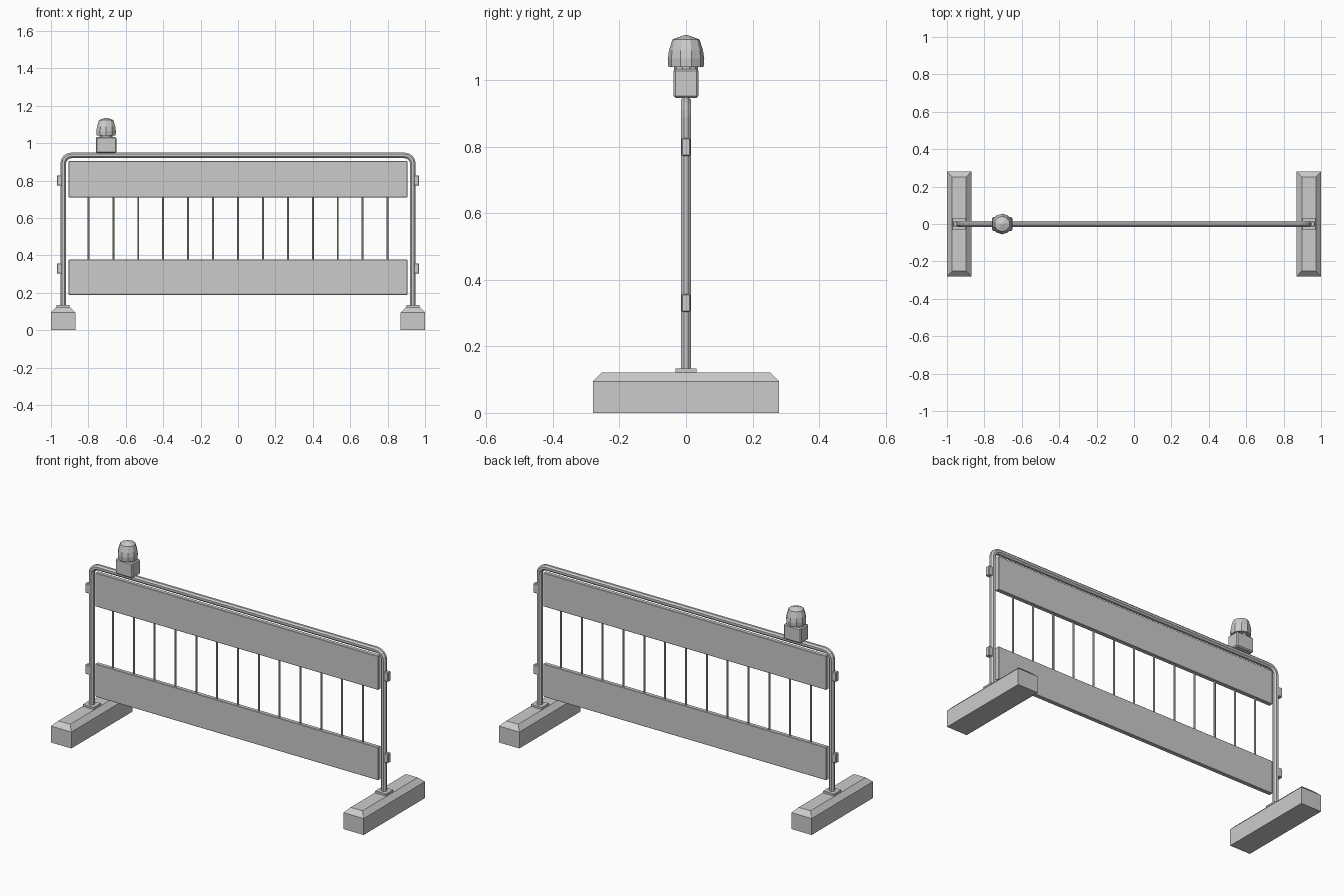
import bpy, bmesh, math
from mathutils import Vector

if "Cube" in bpy.data.objects:
    bpy.data.objects.remove(bpy.data.objects["Cube"], do_unlink=True)

GREY = bpy.data.materials.new("light grey")
GREY.use_nodes = True
GREY.diffuse_color = (0.6, 0.6, 0.6, 1)
GREY.node_tree.nodes["Principled BSDF"].inputs["Base Color"].default_value = (0.6, 0.6, 0.6, 1)


def finish(name, bm):
    bmesh.ops.recalc_face_normals(bm, faces=bm.faces)
    mesh = bpy.data.meshes.new(name)
    bm.to_mesh(mesh)
    bm.free()
    mesh.materials.append(GREY)
    obj = bpy.data.objects.new(name, mesh)
    bpy.context.collection.objects.link(obj)
    return obj


def loft(name, rings):
    """Skin a list of equal-length point rings and cap both ends."""
    bm = bmesh.new()
    loops = [[bm.verts.new(p) for p in ring] for ring in rings]
    n = len(loops[0])
    for a, b in zip(loops, loops[1:]):
        for i in range(n):
            j = (i + 1) % n
            bm.faces.new((a[i], a[j], b[j], b[i]))
    bm.faces.new(loops[0])
    bm.faces.new(loops[-1])
    return finish(name, bm)


def rectangle(x, w, d, z):
    return [(x - w, -d, z), (x + w, -d, z), (x + w, d, z), (x - w, d, z)]


def circle(x, r, z, sides):
    turn = math.tau / sides
    return [(x + r * math.cos((i + 0.5) * turn), r * math.sin((i + 0.5) * turn), z)
            for i in range(sides)]


def box(name, x, w, d, z0, z1, bevel=0):
    obj = loft(name, [rectangle(x, w, d, z0), rectangle(x, w, d, z1)])
    if bevel:
        mod = obj.modifiers.new("chamfer", "BEVEL")
        mod.width = bevel
        mod.segments = 1
    return obj


# Bent tube frame: octagonal section swept along an arch with rounded corners
HALF, TOP, BEND, TUBE = 0.935, 0.935, 0.045, 0.0165
path = [Vector((-HALF, 0, 0.12))]
for side, start in ((-1, math.pi), (1, math.pi / 2)):
    for k in range(5):
        a = start - k * math.pi / 8
        path.append(Vector((side * (HALF - BEND) + BEND * math.cos(a), 0,
                            TOP - BEND + BEND * math.sin(a))))
path.append(Vector((HALF, 0, 0.12)))
rings = []
for i, p in enumerate(path):
    along = (path[min(i + 1, len(path) - 1)] - path[max(i - 1, 0)]).normalized()
    if i in (0, 1):
        along = Vector((0, 0, 1))
    elif i >= len(path) - 2:
        along = Vector((0, 0, -1))
    elif i in (5, 6):
        along = Vector((1, 0, 0))
    out = Vector((-along.z, 0, along.x))
    rings.append([p + TUBE * (math.cos(t) * out + math.sin(t) * Vector((0, 1, 0)))
                  for t in [(k + 0.5) * math.tau / 8 for k in range(8)]])
loft("tube_frame", rings)

# Feet, base plates and side clips
for side, label in ((1, "left"), (-1, "right")):
    x = side * 0.935
    loft(label + "_foot", [rectangle(x, 0.065, 0.28, 0), rectangle(x, 0.065, 0.28, 0.095),
                           rectangle(x, 0.038, 0.252, 0.122)])
    box(label + "_base_plate", x, 0.035, 0.032, 0.12, 0.134)
    for z, level in ((0.33, "lower"), (0.8, "upper")):
        box(f"{label}_{level}_clip", side * 0.955, 0.014, 0.013, z - 0.027, z + 0.027, 0.003)

# Two boards
box("lower_board", 0, 0.905, 0.012, 0.188, 0.378, 0.002)
box("upper_board", 0, 0.905, 0.012, 0.71, 0.905, 0.002)

# Thin upright bars
for i in range(13):
    x = -0.8 + i * 1.6 / 12
    loft(f"upright_bar_{i + 1}", [circle(x, 0.0055, 0.37, 8), circle(x, 0.0055, 0.72, 8)])

# Warning lamp
LAMP = -0.705
box("lamp_housing", LAMP, 0.055, 0.037, 0.947, 1.034, 0.006)
loft("lamp_neck", [circle(LAMP, 0.036, 1.03, 10), circle(LAMP, 0.036, 1.045, 10)])
loft("lamp_dome", [circle(LAMP, r, z, 10) for r, z in
                   ((0.053, 1.04), (0.055, 1.065), (0.051, 1.09), (0.041, 1.123), (0.005, 1.136))])
